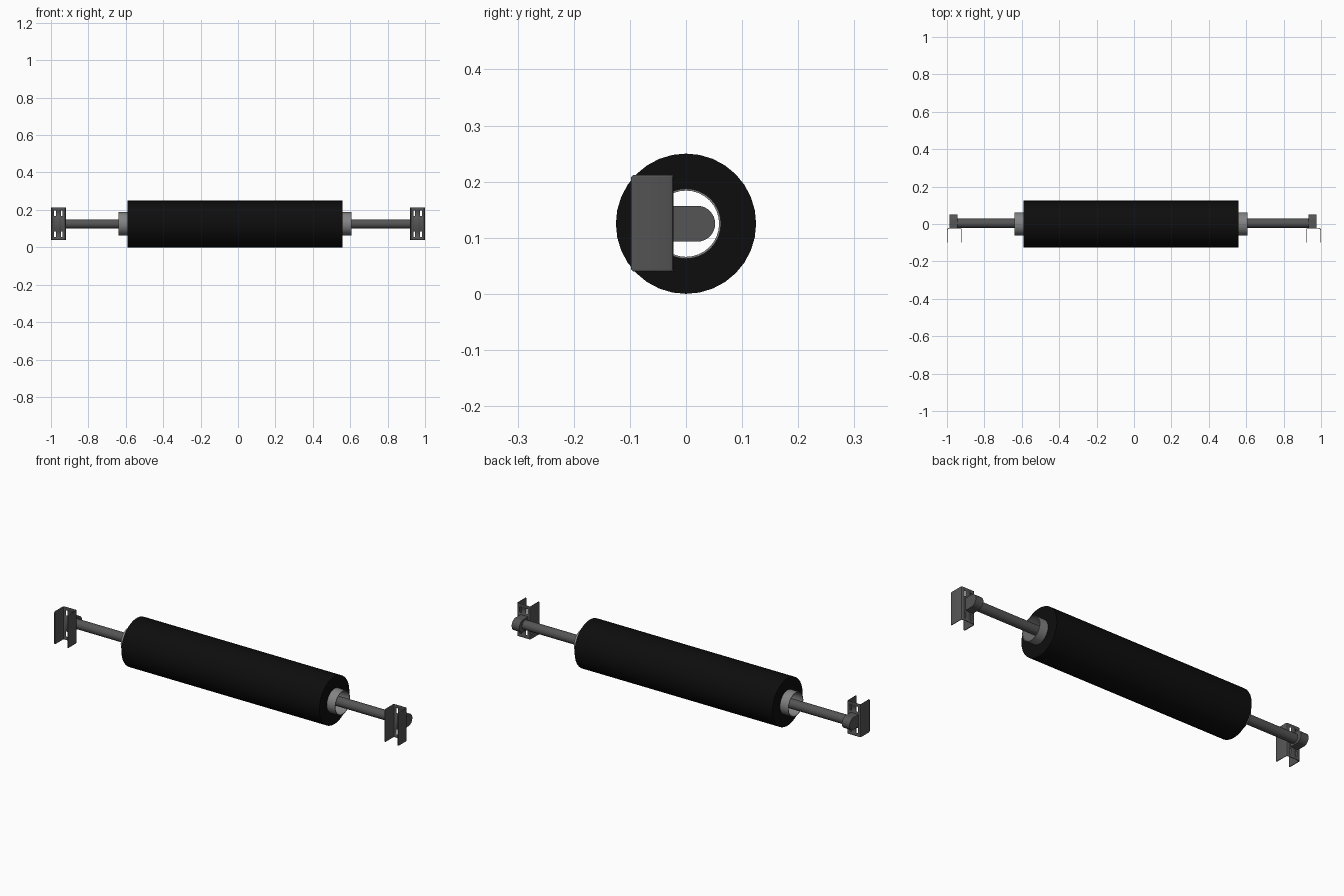
import bpy, bmesh
from math import pi, sin, cos, radians

cube = bpy.data.objects.get("Cube")
if cube:
    bpy.data.objects.remove(cube, do_unlink=True)

AXIS_Z = 0.125


def material(name, value):
    m = bpy.data.materials.new(name)
    m.use_nodes = True
    color = (value, value, value, 1)
    m.diffuse_color = color
    m.node_tree.nodes["Principled BSDF"].inputs["Base Color"].default_value = color
    return m


rubber = material("black rubber", 0.004)
steel = material("dark steel", 0.09)
tube_metal = material("light steel", 0.23)


def finish(name, bm, mat, smooth=True):
    bmesh.ops.recalc_face_normals(bm, faces=bm.faces)
    mesh = bpy.data.meshes.new(name)
    bm.to_mesh(mesh)
    bm.free()
    mesh.materials.append(mat)
    ob = bpy.data.objects.new(name, mesh)
    bpy.context.collection.objects.link(ob)
    if smooth:
        bpy.ops.object.select_all(action='DESELECT')
        ob.select_set(True)
        bpy.context.view_layer.objects.active = ob
        bpy.ops.object.shade_smooth_by_angle(angle=radians(35))
    return ob


def prism(name, outline, x0, x1, mat):
    """Extrude a closed (y, z) outline along x."""
    bm = bmesh.new()
    face = bm.faces.new([bm.verts.new((x0, y, z)) for y, z in outline])
    ext = bmesh.ops.extrude_face_region(bm, geom=[face])
    for v in ext["geom"]:
        if isinstance(v, bmesh.types.BMVert):
            v.co.x = x1
    return finish(name, bm, mat)


def circle(r, y=0.0, sides=32, start=0.0, sweep=2 * pi, closed=True):
    n = sides if closed else sides + 1
    return [(y + r * cos(start + sweep * i / sides),
             AXIS_Z + r * sin(start + sweep * i / sides)) for i in range(n)]


def pipe(name, r_out, r_in, x0, x1, mat):
    """Hollow cylinder along x."""
    bm = bmesh.new()
    rings = [[bm.verts.new((x, y, z)) for y, z in circle(r)]
             for r, x in ((r_out, x0), (r_out, x1), (r_in, x1), (r_in, x0))]
    n = len(rings[0])
    for k in range(4):
        a, b = rings[k], rings[(k + 1) % 4]
        for i in range(n):
            j = (i + 1) % n
            bm.faces.new((a[i], a[j], b[j], b[i]))
    return finish(name, bm, mat)


def bracket(name, xc):
    """Channel opening to the front, with four slots in its web."""
    half, t, web, front = 0.038, 0.003, -0.0235, -0.098
    low, high = 0.040, 0.212
    bend = 0.006
    # Cross-section runs along one flange, the web and the other flange
    side = [(-half, front), (-half, front + 0.004), (-half, web - bend),
            (-half + 0.002, web - 0.002), (-half + bend, web)]
    slots = [(-0.023, web), (-0.013, web)]
    left = side + slots
    section = left + [(-x, y) for x, y in reversed(left)]
    levels = [low, low + 0.004, 0.056, 0.084, 0.168, 0.196, high - 0.004, high]
    bm = bmesh.new()
    grid = [[bm.verts.new((xc + x, y, z)) for x, y in section] for z in levels]
    last = len(section) - 2
    for r in range(len(levels) - 1):
        for c in range(last + 1):
            if r in (2, 4) and c in (5, last - 5):
                continue
            bm.faces.new((grid[r][c], grid[r][c + 1],
                          grid[r + 1][c + 1], grid[r + 1][c]))
    # Clip the free corners of both flanges
    corners = [grid[r][c] for r in (0, -1) for c in (0, -1)]
    for v in corners:
        v.co.y += 0.002
        v.co.z += 0.002 if v.co.z < AXIS_Z else -0.002
    ob = finish(name, bm, steel)
    solid = ob.modifiers.new("sheet thickness", 'SOLIDIFY')
    solid.thickness = t
    solid.offset = 0
    return ob


# Roller: thick sleeve on a hollow tube
pipe("roller_sleeve", 0.125, 0.0625, -0.59, 0.56, rubber)
pipe("roller_tube", 0.0625, 0.059, -0.638, 0.608, tube_metal)

# Shaft through the tube
prism("shaft", circle(0.0245, 0.004, 24), -0.975, 0.966, steel)

# Round-backed holders and channel brackets at both ends
holder = [(-0.022, AXIS_Z - 0.032)] + circle(
    0.032, 0.02, 16, -pi / 2, pi, False) + [(-0.022, AXIS_Z + 0.032)]
for label, s in (("left", 1), ("right", -1)):
    mid = -0.005 + s * 0.96
    prism(label + "_shaft_holder", holder, mid - 0.022, mid + 0.022, steel)
    bracket(label + "_bracket", s * 0.96)
